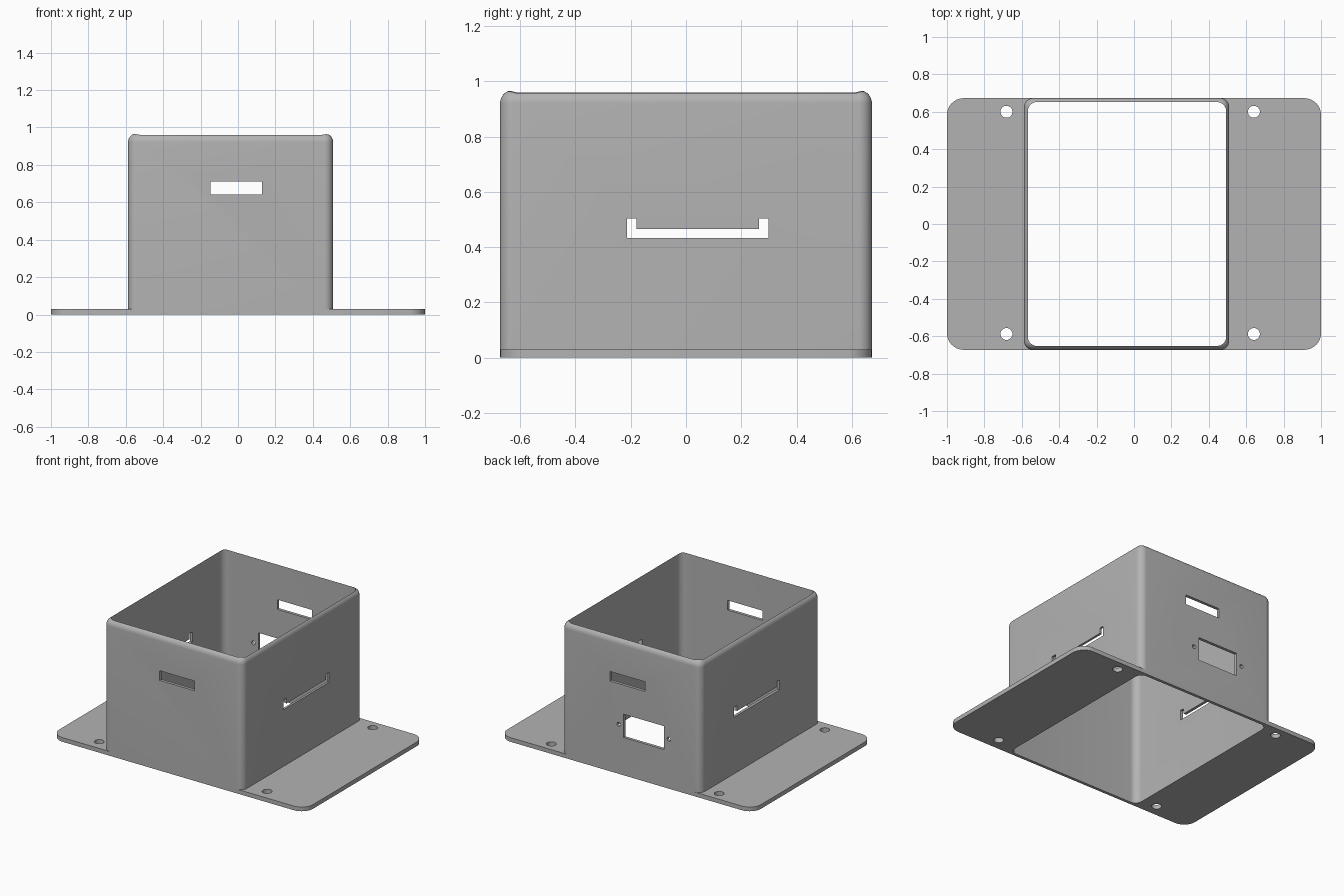
import bpy, bmesh, math
from mathutils import Vector, Matrix

cube = bpy.data.objects.get("Cube")
if cube:
    bpy.data.objects.remove(cube, do_unlink=True)

grey = bpy.data.materials.new("plain_grey")
grey.use_nodes = True
colour = (0.45, 0.45, 0.45, 1)
grey.diffuse_color = colour
grey.node_tree.nodes["Principled BSDF"].inputs["Base Color"].default_value = colour


def finish(name, bm):
    mesh = bpy.data.meshes.new(name)
    bm.to_mesh(mesh)
    bm.free()
    mesh.materials.append(grey)
    obj = bpy.data.objects.new(name, mesh)
    bpy.context.collection.objects.link(obj)
    return obj


def block(name, low, high, radius=0, round_top=False):
    """Box between two corners, with optional rounded upright and top edges."""
    low, high = Vector(low), Vector(high)
    bm = bmesh.new()
    bmesh.ops.create_cube(bm, size=1)
    for v in bm.verts:
        v.co = (low + high) / 2 + v.co * (high - low)
    if radius:
        edges = []
        for e in bm.edges:
            a, b = (v.co.z for v in e.verts)
            if abs(a - b) > 1e-4 or (round_top and min(a, b) > high.z - 1e-4):
                edges.append(e)
        bmesh.ops.bevel(bm, geom=edges, offset=radius, segments=8,
                        profile=0.5, affect='EDGES')
    return finish(name, bm)


def rod(name, centre, radius, depth, axis='Z'):
    bm = bmesh.new()
    turn = Matrix.Rotation(math.pi / 2, 4, 'X') if axis == 'Y' else Matrix()
    bmesh.ops.create_cone(bm, cap_ends=True, segments=32, radius1=radius,
                          radius2=radius, depth=depth,
                          matrix=Matrix.Translation(centre) @ turn)
    return finish(name, bm)


def combine(target, tool, operation):
    """Apply a boolean and discard the tool."""
    mod = target.modifiers.new(operation.lower(), 'BOOLEAN')
    mod.operation, mod.object, mod.solver = operation, tool, 'EXACT'
    bpy.context.view_layer.objects.active = target
    bpy.ops.object.modifier_apply(modifier=mod.name)
    bpy.data.objects.remove(tool, do_unlink=True)


LEFT, RIGHT, HALF_Y, TOP = -0.588, 0.509, 0.673, 0.969

# Mounting flange and rounded housing fused together
housing = block("housing_with_flange", (LEFT, -HALF_Y, 0), (RIGHT, HALF_Y, TOP), 0.048, True)
flange = block("flange", (-1, -HALF_Y, 0), (1, HALF_Y, 0.03), 0.09)
combine(housing, flange, 'UNION')

# Open cavity running right through
cutters = [block("cavity", (LEFT + 0.02, -0.652, -0.2), (RIGHT - 0.016, 0.652, 1.2), 0.05)]

# Vent slot through the front and back walls
cutters.append(block("vent_slot", (-0.147, -1, 0.642), (0.128, 1, 0.711)))

# U-shaped slots through both side walls
u_slot = block("u_slot", (-1, -0.213, 0.433), (1, 0.298, 0.465))
for y in (-0.213, 0.265):
    combine(u_slot, block("u_arm", (-1, y, 0.433), (1, y + 0.033, 0.504)), 'UNION')
cutters.append(u_slot)

# Connector window in the back wall with a screw hole on either side
WINDOW_X, WINDOW_Z = -0.138, 0.352
cutters.append(block("connector_window", (WINDOW_X - 0.158, 0.5, WINDOW_Z - 0.083),
                     (WINDOW_X + 0.158, 0.8, WINDOW_Z + 0.083)))
for side in (-1, 1):
    cutters.append(rod("screw_hole", (WINDOW_X + side * 0.198, 0.65, WINDOW_Z), 0.014, 0.3, 'Y'))

# Mounting holes in the flange
for x in (-0.682, 0.641):
    for y in (-0.588, 0.6):
        cutters.append(rod("mounting_hole", (x, y, 0), 0.032, 0.2))

for cutter in cutters:
    combine(housing, cutter, 'DIFFERENCE')

# One material slot, smooth fillets with crisp edges
housing.data.materials.clear()
housing.data.materials.append(grey)
bpy.ops.object.select_all(action='DESELECT')
housing.select_set(True)
bpy.context.view_layer.objects.active = housing
bpy.ops.object.shade_smooth_by_angle(angle=math.radians(30))
